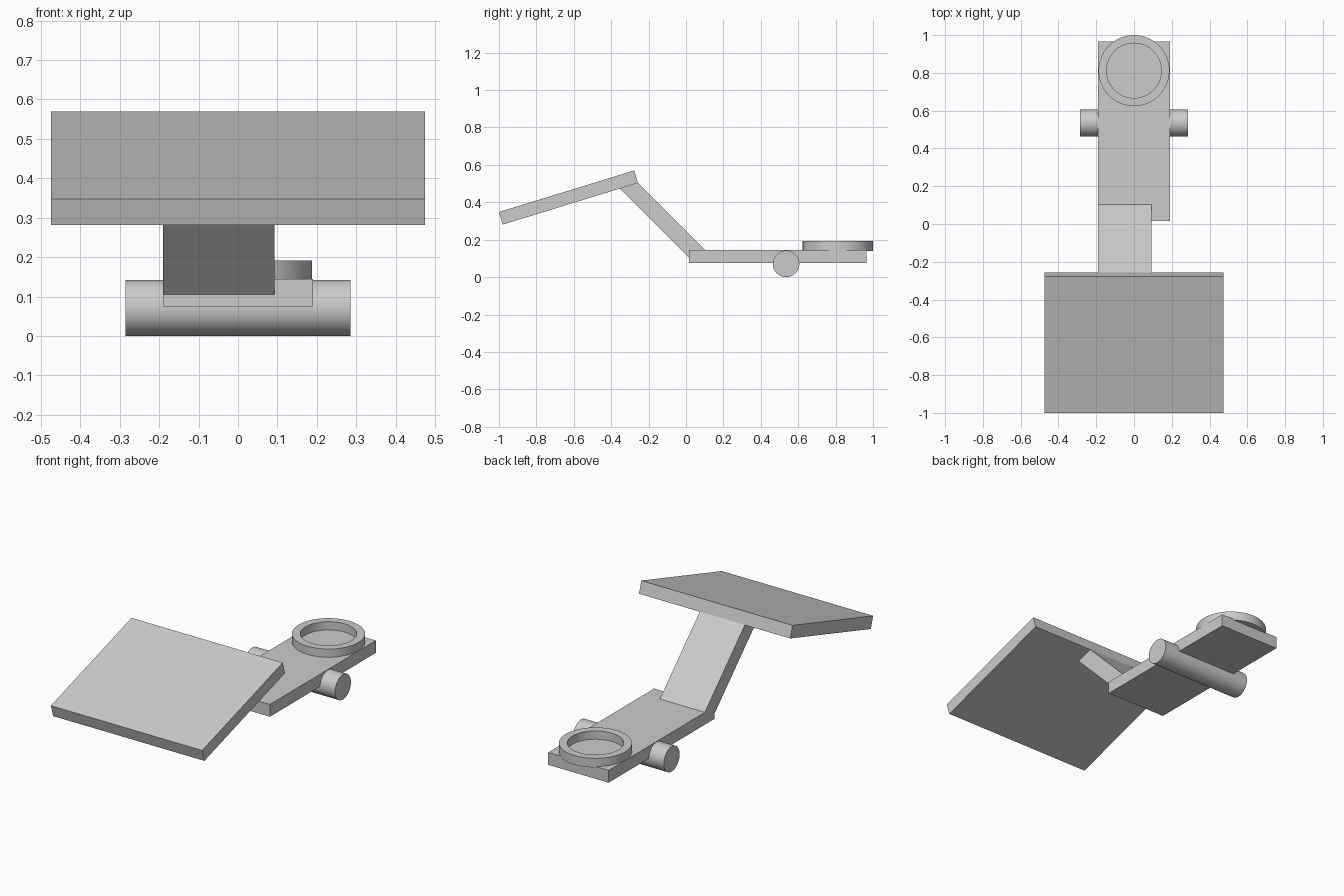
import bpy
import bmesh
import math

cube = bpy.data.objects.get("Cube")
if cube:
    bpy.data.objects.remove(cube, do_unlink=True)

grey = bpy.data.materials.new("light_grey")
grey.use_nodes = True
color = (0.6, 0.6, 0.6, 1)
grey.diffuse_color = color
grey.node_tree.nodes["Principled BSDF"].inputs["Base Color"].default_value = color


def finish(name, bm, smooth=False):
    bmesh.ops.recalc_face_normals(bm, faces=bm.faces)
    mesh = bpy.data.meshes.new(name)
    bm.to_mesh(mesh)
    bm.free()
    mesh.materials.append(grey)
    obj = bpy.data.objects.new(name, mesh)
    bpy.context.collection.objects.link(obj)
    if smooth:
        bpy.ops.object.select_all(action="DESELECT")
        obj.select_set(True)
        bpy.context.view_layer.objects.active = obj
        bpy.ops.object.shade_smooth_by_angle(angle=math.radians(30))
    return obj


def slab(name, x0, x1, profile):
    """Side profile of (y, z) points, extruded across x."""
    bm = bmesh.new()
    face = bm.faces.new([bm.verts.new((x0, y, z)) for y, z in profile])
    out = bmesh.ops.extrude_face_region(bm, geom=[face])
    verts = [v for v in out["geom"] if isinstance(v, bmesh.types.BMVert)]
    bmesh.ops.translate(bm, verts=verts, vec=(x1 - x0, 0, 0))
    return finish(name, bm)


# Flat base, slanted arm and tilted panel
slab("base", -0.19, 0.19, [(0.015, 0.075), (0.965, 0.075), (0.965, 0.145), (0.015, 0.145)])
slab("arm", -0.19, 0.093, [(0.03, 0.09), (0.105, 0.142), (-0.275, 0.522), (-0.355, 0.475)])
slab("panel", -0.475, 0.475, [(-1, 0.348), (-0.98, 0.281), (-0.257, 0.503), (-0.277, 0.57)])

# Round axle across the base
bm = bmesh.new()
bmesh.ops.create_cone(bm, cap_ends=True, segments=64, radius1=0.071, radius2=0.071, depth=0.57)
axle = finish("axle", bm, smooth=True)
axle.rotation_euler.y = math.pi / 2
axle.location = (0, 0.535, 0.071)

# Ring: a rectangular section spun about the vertical axis
bm = bmesh.new()
section = [(0.145, 0.14), (0.188, 0.14), (0.188, 0.192), (0.145, 0.192)]
verts = [bm.verts.new((r, 0, z)) for r, z in section]
edges = [bm.edges.new((verts[i], verts[(i + 1) % 4])) for i in range(4)]
bmesh.ops.spin(bm, geom=verts + edges, cent=(0, 0, 0), axis=(0, 0, 1),
               angle=math.tau, steps=64, use_merge=True)
bmesh.ops.remove_doubles(bm, verts=bm.verts, dist=0.0001)
ring = finish("ring", bm, smooth=True)
ring.location.y = 0.812
